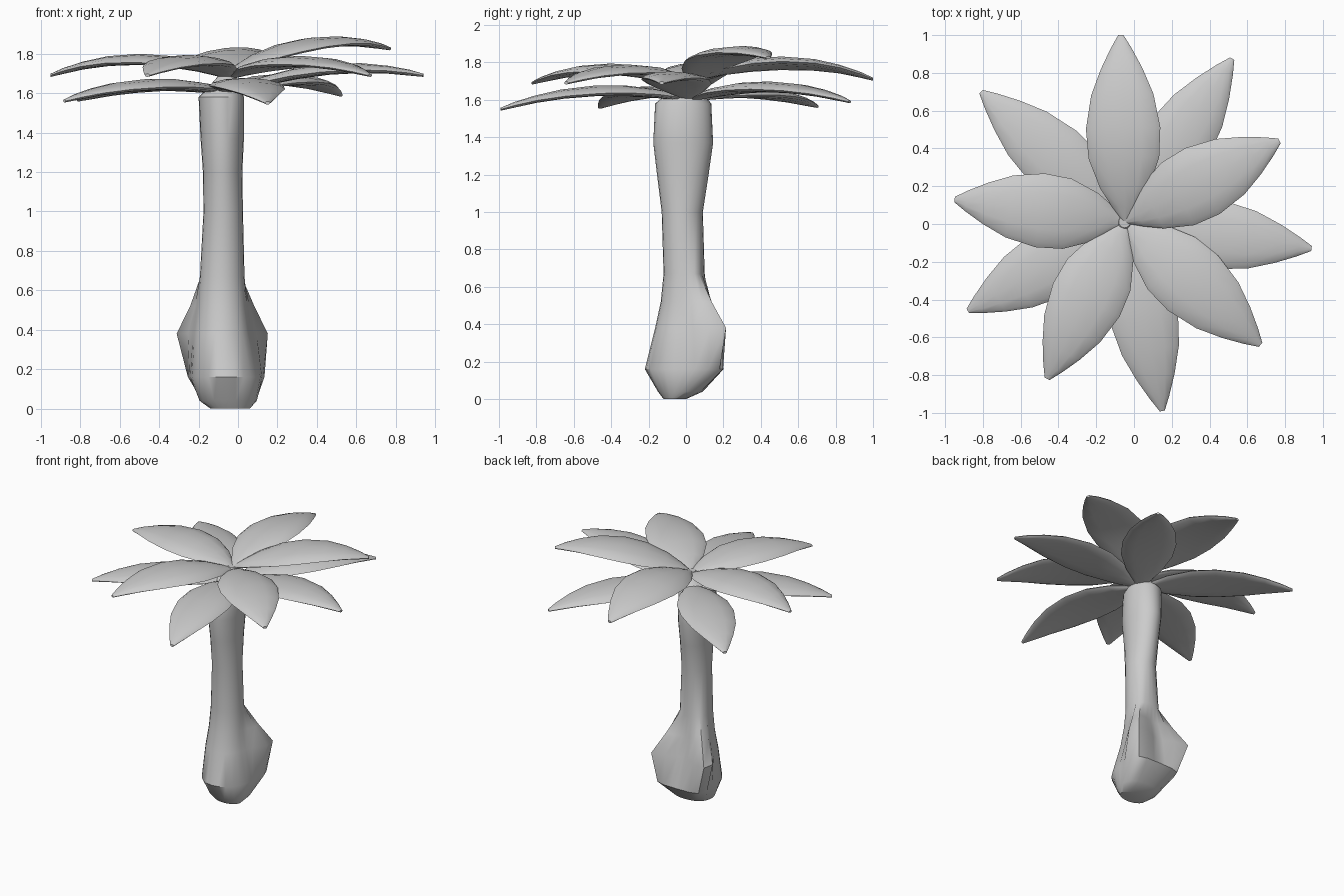
import bpy, bmesh, math
from mathutils import Vector

if "Cube" in bpy.data.objects:
    bpy.data.objects.remove(bpy.data.objects["Cube"])


def loft(name, rings, angle):
    """Skin closed rings of points into a capped, smooth shaded object."""
    bm = bmesh.new()
    loops = [[bm.verts.new(p) for p in ring] for ring in rings]
    n = len(loops[0])
    for a, b in zip(loops, loops[1:]):
        for i in range(n):
            bm.faces.new((a[i], a[(i + 1) % n], b[(i + 1) % n], b[i]))
    bm.faces.new(loops[0][::-1])
    bm.faces.new(loops[-1])
    bmesh.ops.recalc_face_normals(bm, faces=bm.faces)
    mesh = bpy.data.meshes.new(name)
    bm.to_mesh(mesh)
    bm.free()
    ob = bpy.data.objects.new(name, mesh)
    bpy.context.collection.objects.link(ob)
    bpy.ops.object.select_all(action='DESELECT')
    ob.select_set(True)
    bpy.context.view_layer.objects.active = ob
    bpy.ops.object.shade_smooth_by_angle(angle=math.radians(angle))
    return ob


# Trunk: z, centre x, centre y, radius x, radius y, swelling of the two rear lobes
trunk = [
    (0.00, -0.04, -0.06, 0.10, 0.06, 0.00),
    (0.04, -0.05, -0.03, 0.145, 0.12, 0.01),
    (0.16, -0.06, -0.01, 0.18, 0.21, 0.06),
    (0.38, -0.08, -0.01, 0.145, 0.155, 0.165),
    (0.52, -0.08, -0.01, 0.125, 0.125, 0.085),
    (0.67, -0.08, -0.01, 0.113, 0.11, 0.00),
    (1.00, -0.075, -0.02, 0.10, 0.11, 0.00),
    (1.20, -0.078, -0.017, 0.10, 0.138, 0.00),
    (1.37, -0.08, -0.015, 0.11, 0.16, 0.00),
    (1.58, -0.085, -0.015, 0.115, 0.15, 0.00),
    (1.63, -0.07, -0.005, 0.08, 0.10, 0.00),
    (1.71, -0.05, 0.01, 0.03, 0.03, 0.00),
]
SIDES = 24
rings = []
for z, cx, cy, rx, ry, swell in trunk:
    ring = []
    for i in range(SIDES):
        a = math.tau * i / SIDES
        bump = sum(swell * math.exp(-((a - math.radians(c)) / 0.38) ** 2) for c in (42, 138))
        ring.append((cx + (rx + bump) * math.cos(a), cy + (ry + bump) * math.sin(a), z))
    rings.append(ring)
loft("trunk", rings, 40)

# Leaf outline: position along the leaf, half width, half thickness
OUTLINE = [(0, .015, .012), (.08, .07, .018), (.18, .13, .024), (.34, .187, .028), (.5, .197, .028),
           (.68, .165, .025), (.82, .11, .02), (.93, .055, .015), (1, .014, .008)]


def leaf(name, tip, z0, zpeak, ztip, width=1.0, roll=0.0):
    base = Vector((-0.045, 0.015))
    run = Vector(tip) - base
    side = Vector((run.y, -run.x)).normalized()
    # Parabola through base, crown (at 45 percent) and tip
    m = 0.45
    k = ((zpeak - z0) - m * (ztip - z0)) / (m * (1 - m))
    rings = []
    for t, w, h in OUTLINE:
        c = base + run * t
        z = z0 + (ztip - z0) * t + k * t * (1 - t)
        ring = []
        for i in range(12):
            a = math.tau * i / 12
            u = w * width * math.cos(a)
            p = c + side * u
            droop = 0.4 * u * u
            ring.append((p.x, p.y, z + h * math.sin(a) - droop + roll * u))
        rings.append(ring)
    loft(name, rings, 50)


# Upper whorl: tip, then centre-line heights at base, crown and tip
for i, (tip, z0, zp, zt, roll) in enumerate([
        ((-0.07, 1.0), 1.70, 1.80, 1.71, 0.1),
        ((0.77, 0.44), 1.70, 1.845, 1.825, 0),
        ((0.67, -0.64), 1.68, 1.76, 1.69, 0),
        ((-0.46, -0.82), 1.68, 1.765, 1.69, 0),
        ((-0.95, 0.13), 1.68, 1.77, 1.69, 0)]):
    leaf(f"upper_leaf_{i + 1}", tip, z0, zp, zt, 1.0, roll)

# Lower whorl
for i, (tip, zp, zt) in enumerate([
        ((0.52, 0.875), 1.67, 1.59),
        ((0.94, -0.13), 1.715, 1.69),
        ((0.15, -0.99), 1.65, 1.55),
        ((-0.88, -0.46), 1.645, 1.56),
        ((-0.81, 0.70), 1.64, 1.565)]):
    leaf(f"lower_leaf_{i + 1}", tip, 1.60, zp, zt, 0.93)
